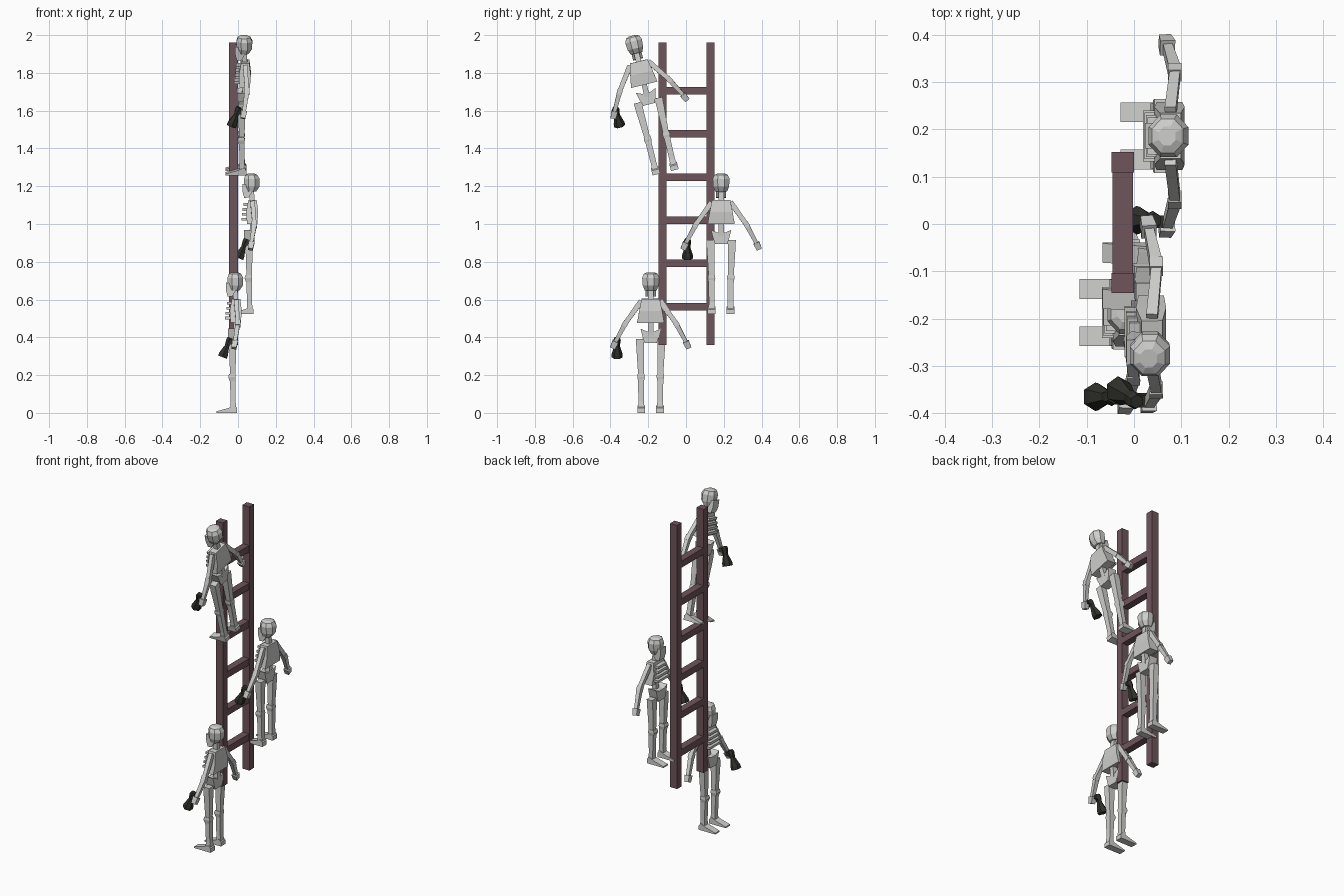
import bpy, bmesh
from math import cos, sin, pi, radians
from mathutils import Vector, Matrix

cube = bpy.data.objects.get("Cube")
if cube:
    bpy.data.objects.remove(cube)


def material(name, rgb):
    m = bpy.data.materials.new(name)
    m.use_nodes = True
    m.diffuse_color = (*rgb, 1)
    m.node_tree.nodes["Principled BSDF"].inputs["Base Color"].default_value = (*rgb, 1)
    return m


BONE = material("bone grey", (0.62, 0.62, 0.61))
WOOD = material("dull red wood", (0.155, 0.09, 0.105))
IRON = material("dark iron", (0.03, 0.03, 0.024))


def finish(bm, name, mat):
    bmesh.ops.recalc_face_normals(bm, faces=bm.faces)
    mesh = bpy.data.meshes.new(name)
    bm.to_mesh(mesh)
    bm.free()
    mesh.materials.append(mat)
    return mesh


def loft(name, mat, stations, n=4):
    """Skin n-sided rings (centre, half x, half y), listed from bottom to top."""
    bm = bmesh.new()
    pts = [Vector(s[0]) for s in stations]
    turn = Vector((0, 0, 1)).rotation_difference(pts[-1] - pts[0])
    k = 1 / cos(pi / n)
    rings = []
    for p, (_, rx, ry) in zip(pts, stations):
        angles = [2 * pi * (i + 0.5) / n for i in range(n)]
        rings.append([bm.verts.new(p + turn @ Vector((rx * k * cos(a), ry * k * sin(a), 0)))
                      for a in angles])
    for lo, hi in zip(rings, rings[1:]):
        for i in range(n):
            j = (i + 1) % n
            bm.faces.new((lo[i], lo[j], hi[j], hi[i]))
    bm.faces.new(rings[0])
    bm.faces.new(rings[-1])
    return finish(bm, name, mat)


def prism(name, mat, outline, axis, lo, hi):
    """Extrude a 2D outline along the x or y axis."""
    bm = bmesh.new()
    place = (lambda p, t: (t, p[0], p[1])) if axis == "x" else (lambda p, t: (p[0], t, p[1]))
    face = bm.faces.new([bm.verts.new(place(p, lo)) for p in outline])
    new = bmesh.ops.extrude_face_region(bm, geom=[face])["geom"]
    step = Vector(place((0, 0), hi - lo))
    bmesh.ops.translate(bm, verts=[v for v in new if isinstance(v, bmesh.types.BMVert)], vec=step)
    return finish(bm, name, mat)


def box(name, mat, x, y, z):
    return prism(name, mat, [(x[0], z[0]), (x[1], z[0]), (x[1], z[1]), (x[0], z[1])], "y", *y)


def put(mesh, name, matrix=Matrix()):
    ob = bpy.data.objects.new(name, mesh)
    ob.matrix_world = matrix
    bpy.context.collection.objects.link(ob)


# Ladder
for side, y in (("right", -0.146), ("left", 0.109)):
    name = side + "_rail"
    put(box(name, WOOD, (-0.047, 0), (y, y + 0.043), (0.36, 1.96)), name)
for i in range(6):
    z = 0.563 + i * 0.2285
    name = f"rung_{i + 1}"
    put(box(name, WOOD, (-0.045, -0.002), (-0.105, 0.111), (z - 0.02, z + 0.02)), name)

# Skeleton parts, facing -x and standing on the local origin
parts = [
    loft("cranium", BONE, [((0.012, 0, 0.648), 0.026, 0.031), ((0.016, 0, 0.675), 0.04, 0.042),
                           ((0.016, 0, 0.715), 0.042, 0.045), ((0.014, 0, 0.736), 0.033, 0.036),
                           ((0.013, 0, 0.744), 0.018, 0.02)], 8),
    prism("jaw", BONE, [(-0.024, 0.615), (0.0, 0.617), (0.02, 0.65), (0.012, 0.68),
                        (-0.034, 0.69), (-0.034, 0.65)], "y", -0.027, 0.027),
    loft("neck", BONE, [((0.02, 0, 0.58), 0.013, 0.014), ((0.014, 0, 0.66), 0.013, 0.014)]),
    loft("spine", BONE, [((0.015, 0, 0.4), 0.014, 0.014), ((0.024, 0, 0.5), 0.014, 0.014)]),
    loft("ribcage", BONE, [((0.018, 0, 0.477), 0.027, 0.072), ((0.018, 0, 0.54), 0.032, 0.061),
                           ((0.02, 0, 0.604), 0.022, 0.048)]),
    prism("pelvis", BONE, [(-0.032, 0.37), (0.032, 0.37), (0.042, 0.4), (0.054, 0.446),
                           (0.022, 0.432), (-0.022, 0.432), (-0.054, 0.446), (-0.042, 0.4)],
          "x", -0.024, 0.03),
]
# Rib bars across the chest
for i in range(4):
    z = 0.502 + i * 0.026
    w = 0.054 - i * 0.005
    parts.append(box(f"rib_{i + 1}", BONE, (-0.038 + i * 0.003, 0), (-w, w), (z - 0.007, z + 0.007)))

# Limbs on both sides
for side, s in (("right", -1), ("left", 1)):
    hip, knee, heel = s * 0.056, s * 0.051, s * 0.05
    shoulder, elbow = (0.02, s * 0.05, 0.592), (0.03, s * 0.133, 0.476)
    wrist, palm = (0.014, s * 0.186, 0.378), (0.008, s * 0.202, 0.343)
    parts += [
        loft(side + "_thigh", BONE, [((0.002, knee, 0.195), 0.014, 0.015),
                                     ((0.002, hip, 0.35), 0.019, 0.02),
                                     ((0.004, hip, 0.392), 0.018, 0.022)]),
        loft(side + "_knee", BONE, [((0.0, knee, 0.17), 0.015, 0.016),
                                    ((-0.002, knee, 0.19), 0.02, 0.02),
                                    ((0.0, knee, 0.207), 0.017, 0.018)]),
        loft(side + "_shin", BONE, [((0.006, heel, 0.02), 0.016, 0.017),
                                    ((0.004, heel, 0.06), 0.013, 0.015),
                                    ((0.002, knee, 0.18), 0.015, 0.016)]),
        prism(side + "_foot", BONE, [(-0.085, 0), (0.026, 0), (0.026, 0.025), (0.012, 0.04),
                                     (-0.02, 0.026), (-0.085, 0.008)],
              "y", heel - 0.021, heel + 0.021),
        loft(side + "_upper_arm", BONE, [(elbow, 0.011, 0.012), (shoulder, 0.012, 0.014)]),
        loft(side + "_elbow", BONE, [((0.029, s * 0.142, 0.46), 0.014, 0.014),
                                     ((0.029, s * 0.127, 0.486), 0.014, 0.014)]),
        loft(side + "_forearm", BONE, [(wrist, 0.01, 0.01), (elbow, 0.013, 0.013)]),
        loft(side + "_hand", BONE, [(palm, 0.013, 0.014), (wrist, 0.016, 0.017)]),
    ]

# Flared pistol held in the right hand, muzzle down and forward
parts.append(loft("flared_pistol", IRON, [((-0.052, -0.178, 0.295), 0.025, 0.026),
                                          ((-0.046, -0.178, 0.312), 0.024, 0.025),
                                          ((-0.028, -0.178, 0.355), 0.012, 0.013),
                                          ((-0.017, -0.178, 0.385), 0.016, 0.017),
                                          ((-0.012, -0.178, 0.398), 0.013, 0.013)], 6))
parts.append(box("pistol_grip", IRON, (-0.024, 0.014), (-0.194, -0.168), (0.362, 0.384)))

# Three skeletons share the same meshes; the highest one leans outward
poses = {
    "lower": Matrix.Translation((-0.03, -0.187, 0)),
    "middle": Matrix.Translation((0.057, 0.186, 0.523)),
    "upper": Matrix.Translation((0.018, -0.108, 1.274)) @ Matrix.Rotation(radians(13.7), 4, "X"),
}
for pose, matrix in poses.items():
    for mesh in parts:
        put(mesh, f"{pose}_{mesh.name}", matrix)
